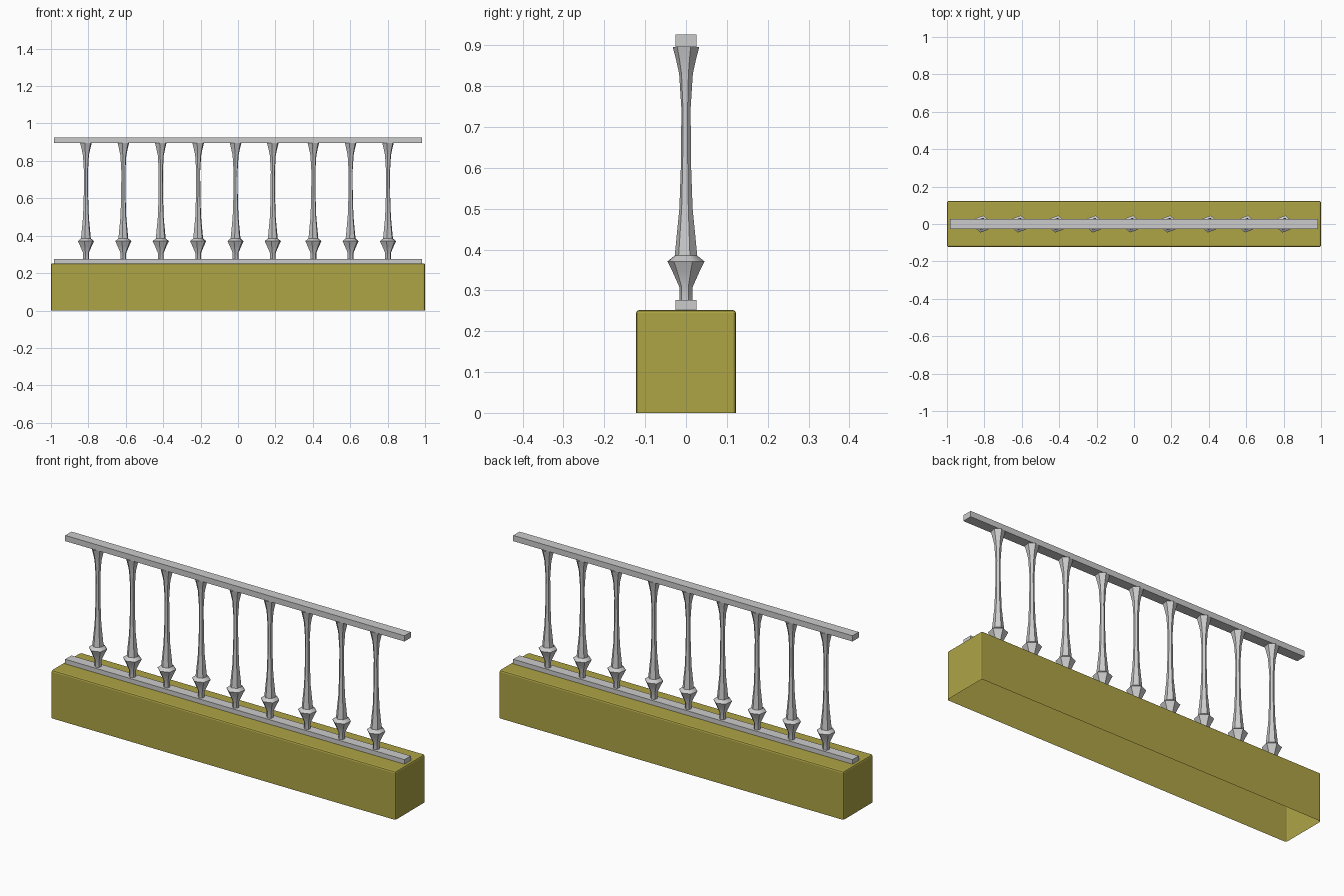
import bpy, bmesh, math

if "Cube" in bpy.data.objects:
    bpy.data.objects.remove(bpy.data.objects["Cube"])


def make_object(name, bm, material=None):
    bmesh.ops.recalc_face_normals(bm, faces=bm.faces[:])
    mesh = bpy.data.meshes.new(name)
    bm.to_mesh(mesh)
    bm.free()
    obj = bpy.data.objects.new(name, mesh)
    bpy.context.collection.objects.link(obj)
    if material:
        mesh.materials.append(material)
    return obj


def box(bm, size, z0, z1):
    verts = bmesh.ops.create_cube(bm, size=1)["verts"]
    bmesh.ops.scale(bm, vec=(size[0], size[1], z1 - z0), verts=verts)
    bmesh.ops.translate(bm, vec=(0, 0, (z0 + z1) / 2), verts=verts)


# Plinth: box with softened edges, open underneath
yellow = bpy.data.materials.new("yellow_stone")
yellow.diffuse_color = (0.42, 0.37, 0.06, 1)
yellow.use_nodes = True
yellow.node_tree.nodes["Principled BSDF"].inputs["Base Color"].default_value = yellow.diffuse_color
bm = bmesh.new()
box(bm, (2.0, 0.245), 0, 0.252)
bottom = [f for f in bm.faces if f.calc_center_median().z < 0.01]
bmesh.ops.delete(bm, geom=bottom, context="FACES")
edges = [e for e in bm.edges if not e.is_boundary]
bmesh.ops.bevel(bm, geom=edges, offset=0.008, segments=2, profile=0.5, affect="EDGES")
make_object("plinth", bm, yellow)

# Rails
for name, z0, z1 in (("bottom_rail", 0.25, 0.276), ("hand_rail", 0.896, 0.926)):
    bm = bmesh.new()
    box(bm, (1.97, 0.052), z0, z1)
    make_object(name, bm)

# Balusters: low-sided turned profile (radius, height)
PROFILE = [(0.0165, 0.27), (0.0165, 0.308), (0.034, 0.347), (0.046, 0.371),
           (0.028, 0.385), (0.0165, 0.50), (0.0125, 0.61), (0.0115, 0.745),
           (0.017, 0.83), (0.025, 0.866), (0.033, 0.896)]
SIDES = 6
POSITIONS = [-0.813, -0.613, -0.413, -0.213, -0.013, 0.186, 0.403, 0.602, 0.802]

bm = bmesh.new()
rings = []
for r, z in PROFILE:
    ring = []
    for i in range(SIDES):
        a = math.radians(20) + 2 * math.pi * i / SIDES
        ring.append(bm.verts.new((r * math.cos(a), r * math.sin(a), z)))
    rings.append(ring)
for low, high in zip(rings, rings[1:]):
    for i in range(SIDES):
        j = (i + 1) % SIDES
        bm.faces.new((low[i], low[j], high[j], high[i]))
baluster = make_object("baluster_1", bm)
baluster.data.shade_smooth()
baluster.data.set_sharp_from_angle(angle=math.radians(40))
baluster.location.x = POSITIONS[0]
for n, x in enumerate(POSITIONS[1:], 2):
    copy = baluster.copy()
    copy.name = f"baluster_{n}"
    copy.location.x = x
    bpy.context.collection.objects.link(copy)
